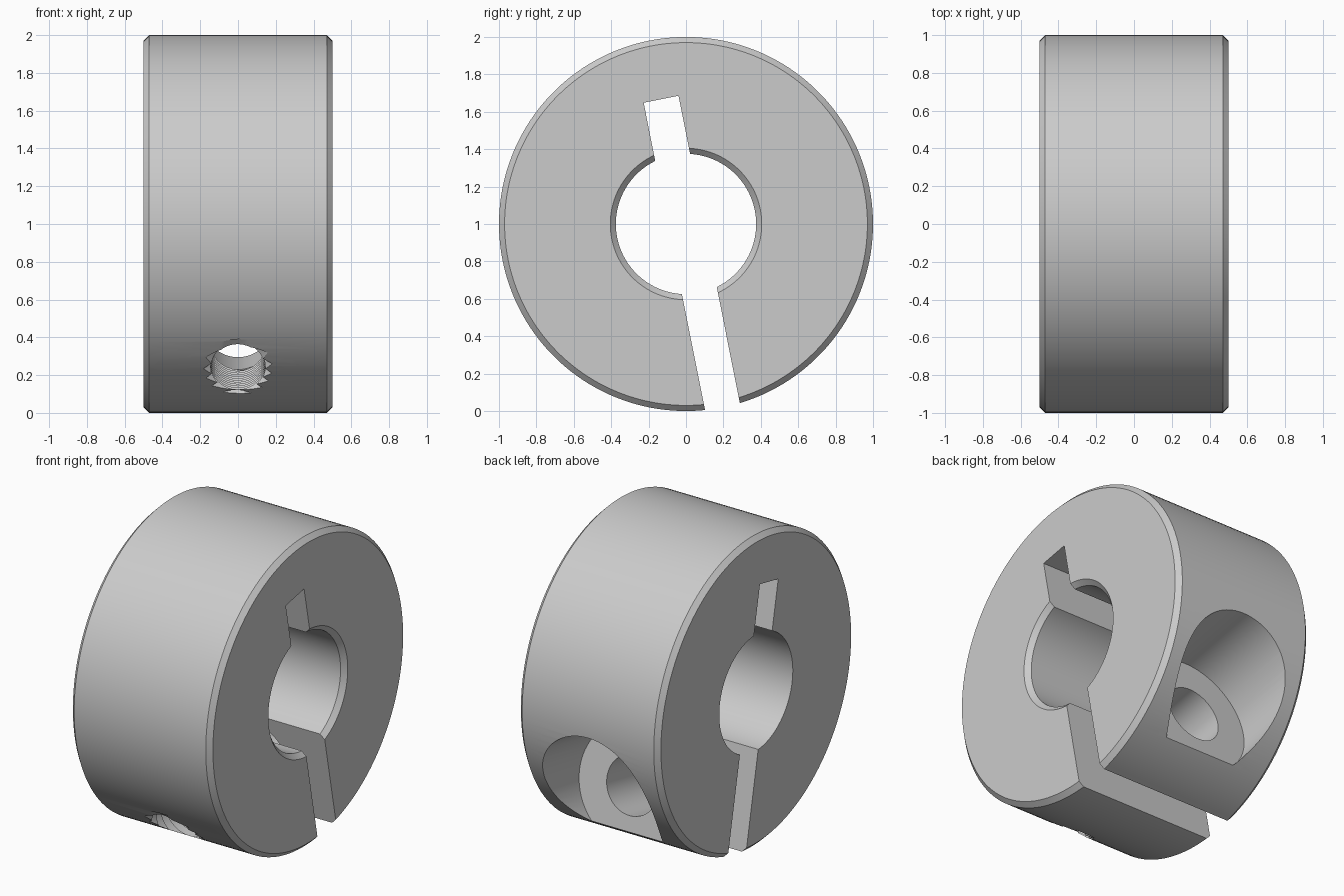
import bpy, bmesh, math
from mathutils import Matrix, Vector

if "Cube" in bpy.data.objects:
    bpy.data.objects.remove(bpy.data.objects["Cube"])

TILT = math.radians(11.3)   # lean of the slot and screw about the bore axis
SCREW_Z = -0.62             # screw axis below the bore centre


def finish(name, bm):
    bmesh.ops.recalc_face_normals(bm, faces=bm.faces)
    mesh = bpy.data.meshes.new(name)
    bm.to_mesh(mesh)
    bm.free()
    obj = bpy.data.objects.new(name, mesh)
    bpy.context.collection.objects.link(obj)
    return obj


def lathe(name, profile, steps, place, closed):
    """Turn (along, radius) points; place() maps along, radius, angle to a point."""
    bm = bmesh.new()
    rings = [[bm.verts.new(place(a, r, math.tau * i / steps)) for i in range(steps)]
             for a, r in profile]
    pairs = list(zip(rings, rings[1:]))
    if closed:
        pairs.append((rings[-1], rings[0]))
    else:
        bm.faces.new(rings[0])
        bm.faces.new(rings[-1])
    for p, q in pairs:
        for i in range(steps):
            j = (i + 1) % steps
            bm.faces.new((p[i], p[j], q[j], q[i]))
    return finish(name, bm)


def around_bore(a, r, ang):
    return Vector((a, r * math.cos(ang), r * math.sin(ang)))


def around_screw(a, r, ang):
    return Vector((r * math.cos(ang), a, SCREW_Z + r * math.sin(ang)))


def thread(name, start, turns, pitch, minor, major, steps):
    """Helical V thread, used as a cutter."""
    bm = bmesh.new()
    rows = 2 * turns + 1
    cols = [[bm.verts.new(around_screw(start + pitch * (k / 2 + i / steps),
                                       major if k % 2 else minor,
                                       math.tau * i / steps))
             for k in range(rows)] for i in range(steps)]
    # one extra turn at the seam closes the helix onto itself
    tail = [bm.verts.new(around_screw(start + pitch * (k / 2 + 1),
                                      major if k % 2 else minor, 0))
            for k in (rows - 2, rows - 1)]
    last = cols[0][2:] + tail
    for i in range(steps):
        p, q = cols[i], (cols[i + 1] if i + 1 < steps else last)
        for k in range(rows - 1):
            bm.faces.new((p[k], q[k], q[k + 1], p[k + 1]))
    bmesh.ops.holes_fill(bm, edges=[e for e in bm.edges if e.is_boundary], sides=0)
    bmesh.ops.triangulate(bm, faces=[f for f in bm.faces if len(f.verts) > 4])
    return finish(name, bm)


# Chamfered ring, with a bore chamfer on the right side only
collar = lathe("clamp_collar",
               [(-0.5, 0.375), (0.47, 0.375), (0.5, 0.405), (0.5, 0.97),
                (0.47, 1.0), (-0.47, 1.0), (-0.5, 0.97)],
               144, around_bore, True)

# Clamping slot and keyway in one straight cut
bm = bmesh.new()
bmesh.ops.create_cube(bm, size=1, matrix=Matrix.Translation((0, 0, -0.31))
                      @ Matrix.Diagonal((1.4, 0.19, 1.98, 1)))
slot = finish("slot_cutter", bm)

# Stepped screw recess at the back, threaded hole at the front
recess = lathe("recess_cutter", [(0.02, 0.185), (0.43, 0.185), (0.43, 0.38), (1.2, 0.38)],
               72, around_screw, False)
threaded = thread("thread_cutter", -1.13, 21, 0.05, 0.145, 0.183, 32)

for cutter in (slot, recess, threaded):
    cutter.hide_render = True
    mod = collar.modifiers.new(cutter.name, 'BOOLEAN')
    mod.operation = 'DIFFERENCE'
    mod.solver = 'EXACT'
    mod.object = cutter

bpy.context.view_layer.objects.active = collar
collar.select_set(True)
for mod in list(collar.modifiers):
    bpy.ops.object.modifier_apply(modifier=mod.name)
for cutter in (slot, recess, threaded):
    bpy.data.objects.remove(cutter)

# Lean the finished part and stand it on the ground
collar.data.transform(Matrix.Translation((0, 0, 1)) @ Matrix.Rotation(TILT, 4, 'X'))

steel = bpy.data.materials.new("plain_grey")
steel.diffuse_color = (0.6, 0.6, 0.6, 1)
steel.use_nodes = True
steel.node_tree.nodes["Principled BSDF"].inputs["Base Color"].default_value = steel.diffuse_color
collar.data.materials.clear()
collar.data.materials.append(steel)
bpy.ops.object.shade_smooth_by_angle(angle=math.radians(30))
